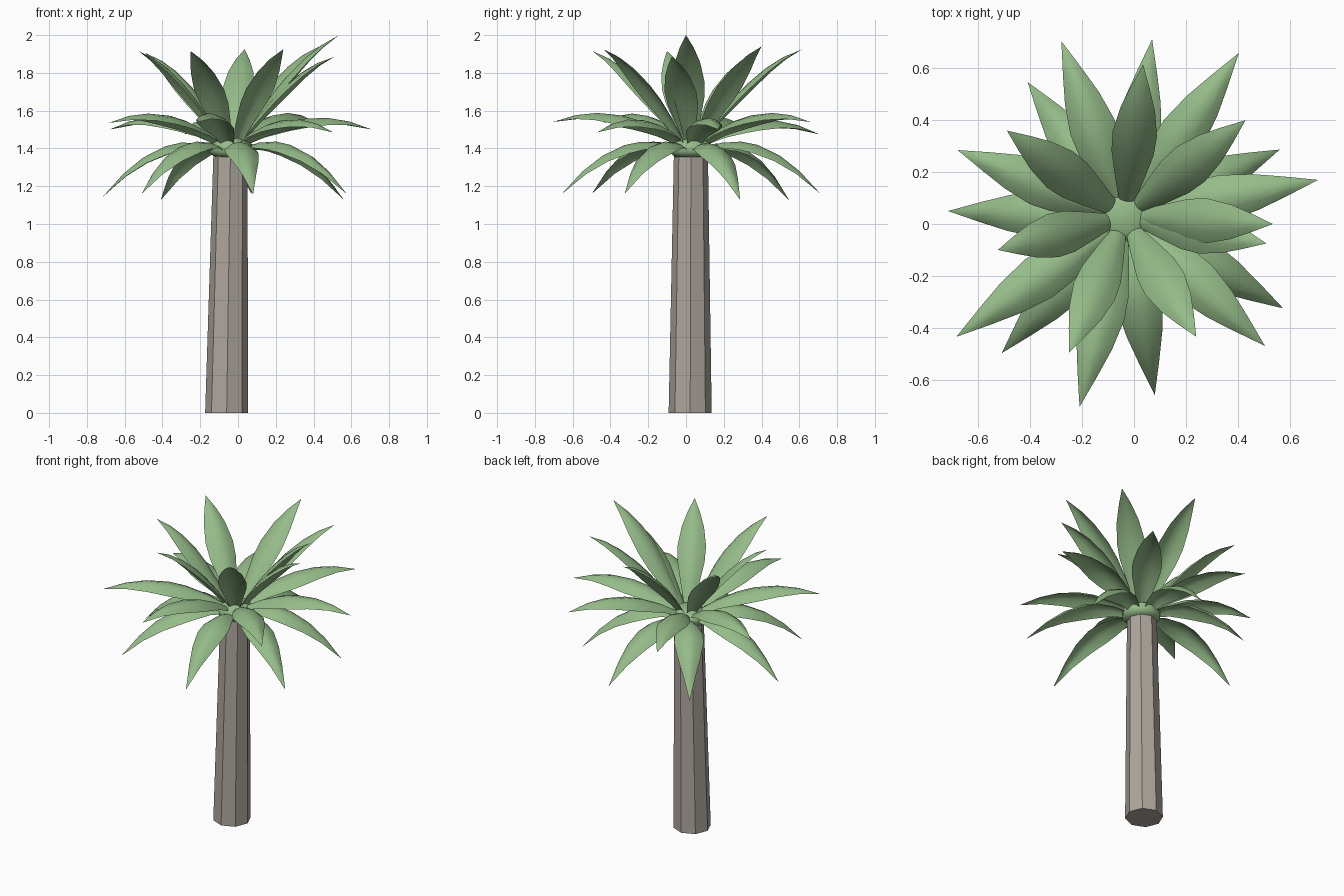
import bpy, bmesh, math
from mathutils import Vector

if "Cube" in bpy.data.objects:
    bpy.data.objects.remove(bpy.data.objects["Cube"])

green = bpy.data.materials.new("frond_green")
green.diffuse_color = (0.30, 0.50, 0.25, 1)
green.use_nodes = True
green.node_tree.nodes["Principled BSDF"].inputs["Base Color"].default_value = green.diffuse_color
bark = bpy.data.materials.new("bark")
bark.diffuse_color = (0.42, 0.38, 0.34, 1)
bark.use_nodes = True
bark.node_tree.nodes["Principled BSDF"].inputs["Base Color"].default_value = bark.diffuse_color


def make_object(name, bm, mat=None, smooth=False):
    mesh = bpy.data.meshes.new(name)
    bm.to_mesh(mesh)
    bm.free()
    ob = bpy.data.objects.new(name, mesh)
    bpy.context.collection.objects.link(ob)
    if mat:
        mesh.materials.append(mat)
    for p in mesh.polygons:
        p.use_smooth = smooth
    return ob


def lathe(name, rings, sides, mat=None, smooth=False):
    """Stack of polygon rings (x, y, z, radius), closed at both ends."""
    bm = bmesh.new()
    loops = []
    for x, y, z, r in rings:
        loops.append([bm.verts.new((x + r * math.cos(2 * math.pi * i / sides),
                                    y + r * math.sin(2 * math.pi * i / sides), z))
                      for i in range(sides)])
    for a, b in zip(loops, loops[1:]):
        for i in range(sides):
            j = (i + 1) % sides
            bm.faces.new((a[i], a[j], b[j], b[i]))
    bm.faces.new(loops[0][::-1])
    bm.faces.new(loops[-1])
    return make_object(name, bm, mat, smooth)


# Slightly leaning, tapered eight-sided trunk
lathe("trunk", [(-0.06, 0.022, 0, 0.114), (-0.04, 0.026, 1.38, 0.09)], 8, bark)

# Green bud the fronds grow out of
CX, CY = -0.035, 0.027
lathe("crown_bud", [(CX, CY, 1.355, 0.09), (CX, CY, 1.38, 0.115),
                    (CX, CY, 1.42, 0.115), (CX, CY, 1.455, 0.06)], 14, green, True)

# Half width along the length of a frond
OUTLINE = [(0, 0.34), (0.15, 0.65), (0.32, 0.95), (0.46, 1.0),
           (0.65, 0.78), (0.82, 0.43), (1, 0)]


def frond(name, tip, base_r, base_z, bulge, half_width, droop):
    """Arched leaf: bowed spine, edges curling down, pointed tip."""
    tip = Vector(tip)
    out = Vector((tip.x - CX, tip.y - CY, 0)).normalized()
    base = Vector((CX, CY, base_z)) + out * base_r
    side = Vector((-out.y, out.x, 0))
    bm = bmesh.new()
    rows = []
    for t, w in OUTLINE:
        p = base.lerp(tip, t)
        p.z += 4 * bulge * t * (1 - t)
        tangent = tip - base
        tangent.z += 4 * bulge * (1 - 2 * t)
        normal = tangent.cross(side).normalized()
        if w == 0:
            rows.append([bm.verts.new(p)])
        else:
            rows.append([bm.verts.new(p + side * (u * w * half_width)
                                      - normal * (droop * w * u * u))
                         for u in (-1, -0.5, 0, 0.5, 1)])
    for a, b in zip(rows, rows[1:]):
        for i in range(4):
            if len(b) == 1:
                bm.faces.new((a[i], b[0], a[i + 1]))
            else:
                bm.faces.new((a[i], b[i], b[i + 1], a[i + 1]))
    bmesh.ops.recalc_face_normals(bm, faces=bm.faces)
    bm.normal_update()
    if sum(f.normal.z for f in bm.faces) < 0:
        bmesh.ops.reverse_faces(bm, faces=bm.faces)
    make_object(name, bm, green, True)


# Frond tips, one ring per layer
UPPER = [(0.035, 0.615, 1.925), (-0.49, 0.36, 1.905), (-0.525, -0.10, 1.915),
         (-0.25, -0.495, 1.915), (0.24, -0.435, 1.925), (0.51, -0.075, 1.885),
         (0.535, 0.0, 2.0), (0.43, 0.40, 1.94)]
MIDDLE = [(0.405, 0.66, 1.54), (-0.28, 0.705, 1.475), (-0.68, 0.285, 1.50),
          (-0.685, -0.435, 1.535), (-0.21, -0.705, 1.54),
          (0.505, -0.47, 1.485), (0.71, 0.17, 1.50)]
LOWER = [(0.07, 0.712, 1.16), (-0.41, 0.547, 1.125), (-0.717, 0.05, 1.143),
         (-0.51, -0.498, 1.16), (0.08, -0.66, 1.157),
         (0.575, -0.325, 1.16), (0.562, 0.287, 1.127)]

# layer name, tips, base radius, base height, bulge, half width, edge droop
for layer, tips, *shape in (
        ("upper_frond", UPPER, 0.05, 1.44, 0.08, 0.086, 0.035),
        ("middle_frond", MIDDLE, 0.06, 1.43, 0.095, 0.09, 0.048),
        ("lower_frond", LOWER, 0.07, 1.40, 0.13, 0.089, 0.045)):
    for n, tip in enumerate(tips, 1):
        frond(f"{layer}_{n}", tip, *shape)
